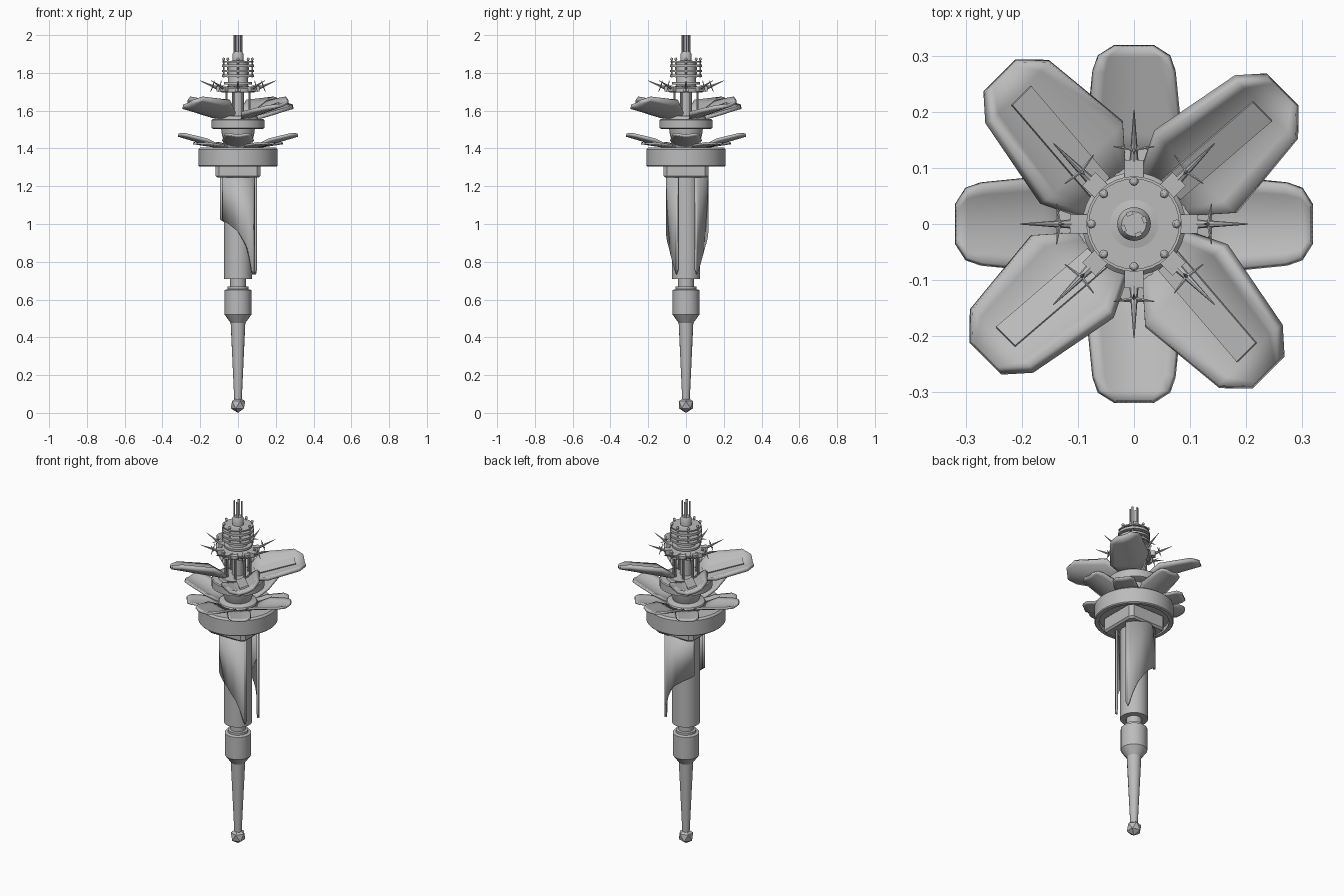
import bpy, bmesh, math
from mathutils import Matrix, Vector

if "Cube" in bpy.data.objects:
    bpy.data.objects.remove(bpy.data.objects["Cube"])

GREY = 0.5
hull = bpy.data.materials.new("hull_grey")
hull.use_nodes = True
hull.diffuse_color = (GREY, GREY, GREY, 1)
hull.node_tree.nodes["Principled BSDF"].inputs["Base Color"].default_value = (GREY, GREY, GREY, 1)


def finish(name, bm, smooth=35):
    bmesh.ops.recalc_face_normals(bm, faces=bm.faces)
    mesh = bpy.data.meshes.new(name)
    bm.to_mesh(mesh)
    bm.free()
    ob = bpy.data.objects.new(name, mesh)
    bpy.context.collection.objects.link(ob)
    mesh.materials.append(hull)
    if smooth:
        bpy.ops.object.select_all(action='DESELECT')
        ob.select_set(True)
        bpy.context.view_layer.objects.active = ob
        bpy.ops.object.shade_smooth_by_angle(angle=math.radians(smooth))
    return ob


def lathe(name, profile, sides=32):
    """Spin a (radius, height) profile around z; open ends are capped."""
    bm = bmesh.new()
    rings = []
    for r, z in profile:
        rings.append([bm.verts.new((r * math.cos(math.tau * i / sides),
                                    r * math.sin(math.tau * i / sides), z)) for i in range(sides)])
    for a, b in zip(rings, rings[1:]):
        for i in range(sides):
            j = (i + 1) % sides
            bm.faces.new((a[i], a[j], b[j], b[i]))
    bm.faces.new(rings[0])
    bm.faces.new(rings[-1])
    return finish(name, bm)


def box(bm, centre, size, matrix=Matrix()):
    m = matrix @ Matrix.Translation(centre) @ Matrix.Diagonal((*size, 1))
    bmesh.ops.create_cube(bm, size=1, matrix=m)


def rod(bm, a, b, r1, r2, sides=8):
    a, b = Vector(a), Vector(b)
    rot = (b - a).to_track_quat('Z', 'Y').to_matrix().to_4x4()
    bmesh.ops.create_cone(bm, cap_ends=True, segments=sides, radius1=r1, radius2=r2,
                          depth=(b - a).length, matrix=Matrix.Translation((a + b) / 2) @ rot)


def turn(degrees):
    return Matrix.Rotation(math.radians(degrees), 4, 'Z')


def petals(name, outline, z0, z1, cup, thick, start, bank=0, keel=False):
    """Four cupped plates around the hub; outline is (radius, half width)."""
    across = 8
    r0, r1 = outline[0][0], outline[-1][0]
    for k in range(4):
        bm = bmesh.new()
        place = (turn(start + 90 * k) @ Matrix.Translation((0, 0, z0))
                 @ Matrix.Rotation(math.radians(bank), 4, 'X'))
        rows = []
        for r, w in outline:
            z = (z1 - z0) * (r - r0) / (r1 - r0)
            ts = [2 * i / across - 1 for i in range(across + 1)]
            rows.append([bm.verts.new((r, t * w, z + cup * (t * w / 0.09) ** 2)) for t in ts])
        for a, b in zip(rows, rows[1:]):
            for i in range(across):
                bm.faces.new((a[i], b[i], b[i + 1], a[i + 1]))
        bm.transform(place)
        ob = finish(f"{name}_{k + 1}", bm)
        mod = ob.modifiers.new("thickness", 'SOLIDIFY')
        mod.thickness = thick
        mod.offset = -1
        if keel:
            # stiffening beam beneath the plate
            bm = bmesh.new()
            tilt = Matrix.Rotation(-math.atan2(z1 - z0, r1 - r0), 4, 'Y')
            box(bm, (0.2, 0, -thick), (0.22, 0.05, 0.024), place @ tilt)
            finish(f"{name}_keel_{k + 1}", bm, 0)


# Lower spike with faceted tip
bm = bmesh.new()
bmesh.ops.create_icosphere(bm, subdivisions=1, radius=0.043, matrix=Matrix.Translation((0, 0, 0.043)))
finish("tip_ball", bm, 0)
lathe("lower_spike", [(0.02, 0.07), (0.039, 0.48)], 16)
lathe("lower_pod", [(0.038, 0.475), (0.071, 0.52), (0.071, 0.65), (0.055, 0.655),
                    (0.055, 0.668), (0.042, 0.67), (0.042, 0.72)], 16)

# Main column
lathe("main_column", [(0.074, 0.71), (0.074, 1.26)])

# Two curved armour shells, long on the left side and short on the right
def shell_bottom(deg):
    marks = [(25, 0.76), (31, 0.73), (45, 0.81), (60, 0.88), (90, 0.96), (120, 1.0), (150, 1.025)]
    for (a, za), (b, zb) in zip(marks, marks[1:]):
        if deg <= b:
            return za + (zb - za) * (deg - a) / (b - a)
    return marks[-1][1]


for side, label in ((-1, "front"), (1, "back")):
    bm = bmesh.new()
    prev = None
    for i in range(25):
        deg = 25 + 125 * i / 24
        x, y = 0.099 * math.cos(math.radians(deg)), side * 0.106 * math.sin(math.radians(deg))
        pair = [bm.verts.new((x, y, z)) for z in (shell_bottom(deg), 1.26)]
        if prev:
            bm.faces.new((prev[0], pair[0], pair[1], prev[1]))
        prev = pair
    ob = finish(f"{label}_shell", bm)
    mod = ob.modifiers.new("thickness", 'SOLIDIFY')
    mod.thickness = 0.012
    mod.offset = side

# Square collar and the big ring above it
bm = bmesh.new()
box(bm, (0, 0, 1.285), (0.24, 0.24, 0.08))
uprights = [e for e in bm.edges if abs(e.verts[0].co.z - e.verts[1].co.z) > 0.01]
bmesh.ops.bevel(bm, geom=uprights, offset=0.02, segments=1, affect='EDGES')
rim = [e for e in bm.edges if max(v.co.z for v in e.verts) < 1.25]
bmesh.ops.bevel(bm, geom=rim, offset=0.01, segments=1, affect='EDGES')
finish("square_collar", bm, 0)
lathe("main_ring", [(0.1, 1.33), (0.185, 1.33), (0.185, 1.305), (0.205, 1.305), (0.21, 1.31),
                    (0.21, 1.395), (0.2, 1.405), (0.1, 1.405)], 48)

# Hub between the petal tiers
lathe("lower_hub", [(0.11, 1.4), (0.1, 1.42), (0.07, 1.43), (0.085, 1.47), (0.09, 1.51)])
lathe("middle_disc", [(0.13, 1.503), (0.14, 1.508), (0.14, 1.55), (0.135, 1.555), (0.105, 1.557),
                      (0.1, 1.572), (0.03, 1.575)], 40)

# Petal tiers
petals("lower_petal", [(0.09, 0.05), (0.16, 0.08), (0.27, 0.069), (0.297, 0.06), (0.315, 0.032)],
       1.408, 1.475, 0.03, 0.013, 0)
petals("small_petal", [(0.09, 0.04), (0.15, 0.062), (0.245, 0.058), (0.27, 0.035)],
       1.408, 1.43, 0.015, 0.01, 37)
petals("upper_petal", [(0.07, 0.05), (0.14, 0.1), (0.31, 0.075), (0.352, 0.035)],
       1.575, 1.645, 0.03, 0.02, 45, 18, True)

# Upper mast with surrounding poles
lathe("mast_core", [(0.032, 1.56), (0.032, 1.7)], 12)
bm = bmesh.new()
for k in range(8):
    m = turn(22.5 + 45 * k)
    rod(bm, m @ Vector((0.066, 0, 1.56)), m @ Vector((0.066, 0, 1.71)), 0.006, 0.006)
finish("mast_poles", bm)
lathe("spike_ring", [(0.055, 1.695), (0.085, 1.695), (0.092, 1.7), (0.092, 1.718), (0.085, 1.725),
                     (0.055, 1.73)])

# Eight spikes with cross pieces
bm = bmesh.new()
for k in range(8):
    m = turn(45 * k)
    box(bm, (0.093, 0, 1.715), (0.042, 0.034, 0.026), m)
    rod(bm, m @ Vector((0.1, 0, 1.715)), m @ Vector((0.203, 0, 1.76)), 0.009, 0.001)
    for s in (-1, 1):
        rod(bm, m @ Vector((0.133, 0, 1.73)), m @ Vector((0.138, 0.036 * s, 1.732)), 0.004, 0.001, 6)
        rod(bm, m @ Vector((0.133, 0, 1.73)), m @ Vector((0.135 - 0.01 * s, 0, 1.73 + 0.03 * s)),
            0.004, 0.001, 6)
finish("radial_spikes", bm)

# Tower drum with its hoops and posts
lathe("tower_drum", [(0.06, 1.72), (0.052, 1.74), (0.052, 1.86), (0.03, 1.865), (0.03, 1.9),
                     (0.022, 1.912)])
for n, (z, h, r) in enumerate([(1.745, 0.012, 0.075), (1.785, 0.012, 0.085),
                               (1.81, 0.012, 0.085), (1.838, 0.014, 0.085)]):
    lathe(f"tower_hoop_{n + 1}", [(0.045, z - h / 2), (r, z - h / 2), (r, z + h / 2), (0.045, z + h / 2)])
bm = bmesh.new()
for k in range(8):
    m = turn(45 * k)
    rod(bm, m @ Vector((0.076, 0, 1.775)), m @ Vector((0.076, 0, 1.88)), 0.004, 0.004)
    bmesh.ops.create_icosphere(bm, subdivisions=2, radius=0.008,
                               matrix=Matrix.Translation(m @ Vector((0.076, 0, 1.873))))
finish("tower_posts", bm)
lathe("top_hoop", [(0.07, 1.855), (0.081, 1.855), (0.081, 1.862), (0.07, 1.862)])

# Antenna prongs
bm = bmesh.new()
for k in range(4):
    m = turn(22.5 + 90 * k)
    box(bm, (0.02, 0, 1.945), (0.007, 0.012, 0.11), m)
finish("antenna_prongs", bm, 0)
